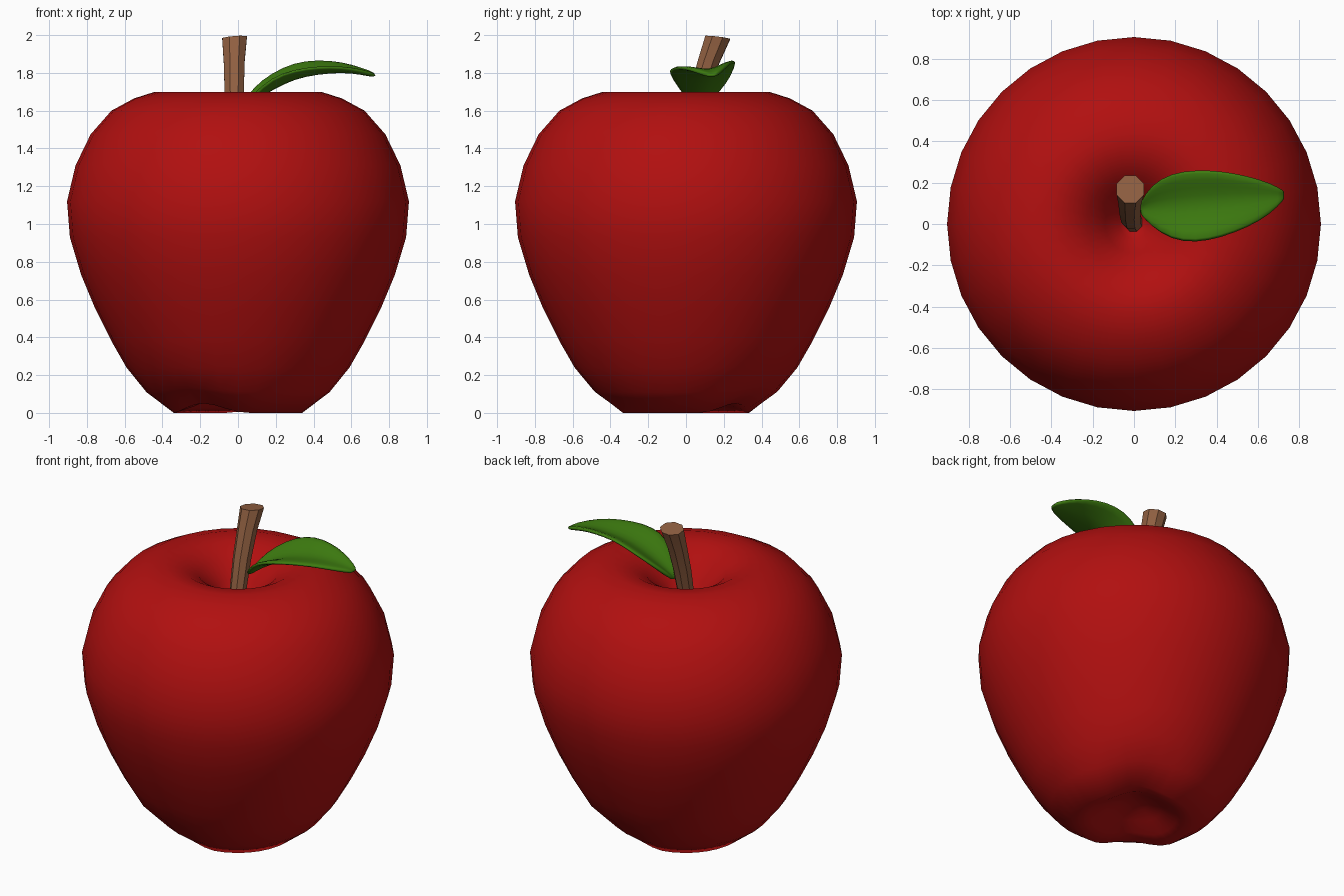
import bpy, bmesh, math
from mathutils import Vector

if "Cube" in bpy.data.objects:
    bpy.data.objects.remove(bpy.data.objects["Cube"])


def material(name, rgb):
    m = bpy.data.materials.new(name)
    m.diffuse_color = (*rgb, 1)
    m.use_nodes = True
    m.node_tree.nodes["Principled BSDF"].inputs["Base Color"].default_value = m.diffuse_color
    return m


def finish(name, bm, mat):
    bmesh.ops.recalc_face_normals(bm, faces=bm.faces)
    mesh = bpy.data.meshes.new(name)
    bm.to_mesh(mesh)
    bm.free()
    mesh.materials.append(mat)
    ob = bpy.data.objects.new(name, mesh)
    bpy.context.collection.objects.link(ob)
    return ob


def smooth(ob, degrees):
    bpy.ops.object.select_all(action='DESELECT')
    ob.select_set(True)
    bpy.context.view_layer.objects.active = ob
    bpy.ops.object.shade_smooth_by_angle(angle=math.radians(degrees))


def bridge(bm, rings, closed):
    n = len(rings[0])
    for a, b in zip(rings, rings[1:]):
        for i in range(n if closed else n - 1):
            j = (i + 1) % n
            bm.faces.new((a[i], a[j], b[j], b[i]))


red = material("apple red", (0.44, 0.005, 0.005))
brown = material("stem brown", (0.29, 0.12, 0.055))
green = material("leaf green", (0.047, 0.20, 0.005))

# Apple body: turned profile, with two soft dents in the bottom rim
profile = [(0.08, 0.115), (0.16, 0.08), (0.25, 0.03), (0.34, 0.0), (0.485, 0.11),
           (0.59, 0.24), (0.67, 0.38), (0.755, 0.55), (0.83, 0.73), (0.89, 0.93),
           (0.905, 1.12), (0.86, 1.31), (0.78, 1.475), (0.67, 1.60), (0.55, 1.665),
           (0.44, 1.70), (0.33, 1.685), (0.23, 1.63), (0.14, 1.53), (0.07, 1.43)]
bm = bmesh.new()
rings = []
for r, z in profile:
    ring = []
    for i in range(32):
        a = 2 * math.pi * i / 32
        dent = max(0, math.cos(2 * (a - math.radians(55)))) ** 2
        dent *= max(0, 1 - abs(r - 0.34) / 0.26) if z < 0.4 else 0
        rr = r - 0.02 * dent
        ring.append(bm.verts.new((rr * math.cos(a), rr * math.sin(a), z + 0.05 * dent)))
    rings.append(ring)
bridge(bm, rings, True)
for ring, z in ((rings[0], 0.125), (rings[-1], 1.39)):
    tip = bm.verts.new((0, 0, z))
    for i in range(32):
        bm.faces.new((ring[i], ring[(i + 1) % 32], tip))
smooth(finish("apple_body", bm, red), 80)

# Stem: eight-sided tube leaning backwards and widening upwards
path = [(0, 0.0, 1.36, 0.045), (-0.015, 0.025, 1.53, 0.05), (-0.02, 0.07, 1.70, 0.055),
        (-0.02, 0.12, 1.86, 0.06), (-0.018, 0.168, 1.987, 0.071)]
bm = bmesh.new()
rings = []
tilt = (0, 0.06, 0.14, 0.18, 0.12)
for (x, y, z, r), t in zip(path, tilt):
    ring = []
    for i in range(8):
        a = math.pi * (i + 0.5) / 4
        dx, dy = r * math.cos(a), r * math.sin(a)
        ring.append(bm.verts.new((x + dx, y + dy, z - t * dy + 0.08 * dx)))
    rings.append(ring)
bridge(bm, rings, True)
bm.faces.new(rings[0])
bm.faces.new(rings[-1])
smooth(finish("stem", bm, brown), 40)

# Leaf: arched, folded along the midrib; x, then y and z of front edge, midrib, back edge
stations = [(0.03, 0.05, 1.62, 0.075, 1.61, 0.10, 1.63),
            (0.08, -0.01, 1.68, 0.085, 1.65, 0.19, 1.72),
            (0.18, -0.08, 1.775, 0.09, 1.71, 0.25, 1.80),
            (0.30, -0.095, 1.815, 0.10, 1.77, 0.265, 1.855),
            (0.42, -0.07, 1.83, 0.115, 1.795, 0.26, 1.868),
            (0.55, -0.02, 1.83, 0.125, 1.81, 0.235, 1.855),
            (0.66, 0.045, 1.81, 0.135, 1.80, 0.20, 1.82),
            (0.73, 0.12, 1.785, 0.14, 1.785, 0.16, 1.788)]
bm = bmesh.new()
rows = []
for x, y0, z0, y1, z1, y2, z2 in stations:
    front, mid, back = Vector((x, y0, z0)), Vector((x, y1, z1)), Vector((x, y2, z2))
    rows.append([bm.verts.new(p) for p in
                 (front, front.lerp(mid, 0.5), mid, mid.lerp(back, 0.5), back)])
bridge(bm, rows, False)
leaf = finish("leaf", bm, green)
shell = leaf.modifiers.new("thickness", 'SOLIDIFY')
shell.thickness = 0.025
shell.offset = 0
rounding = leaf.modifiers.new("rounding", 'SUBSURF')
rounding.levels = rounding.render_levels = 1
smooth(leaf, 180)
